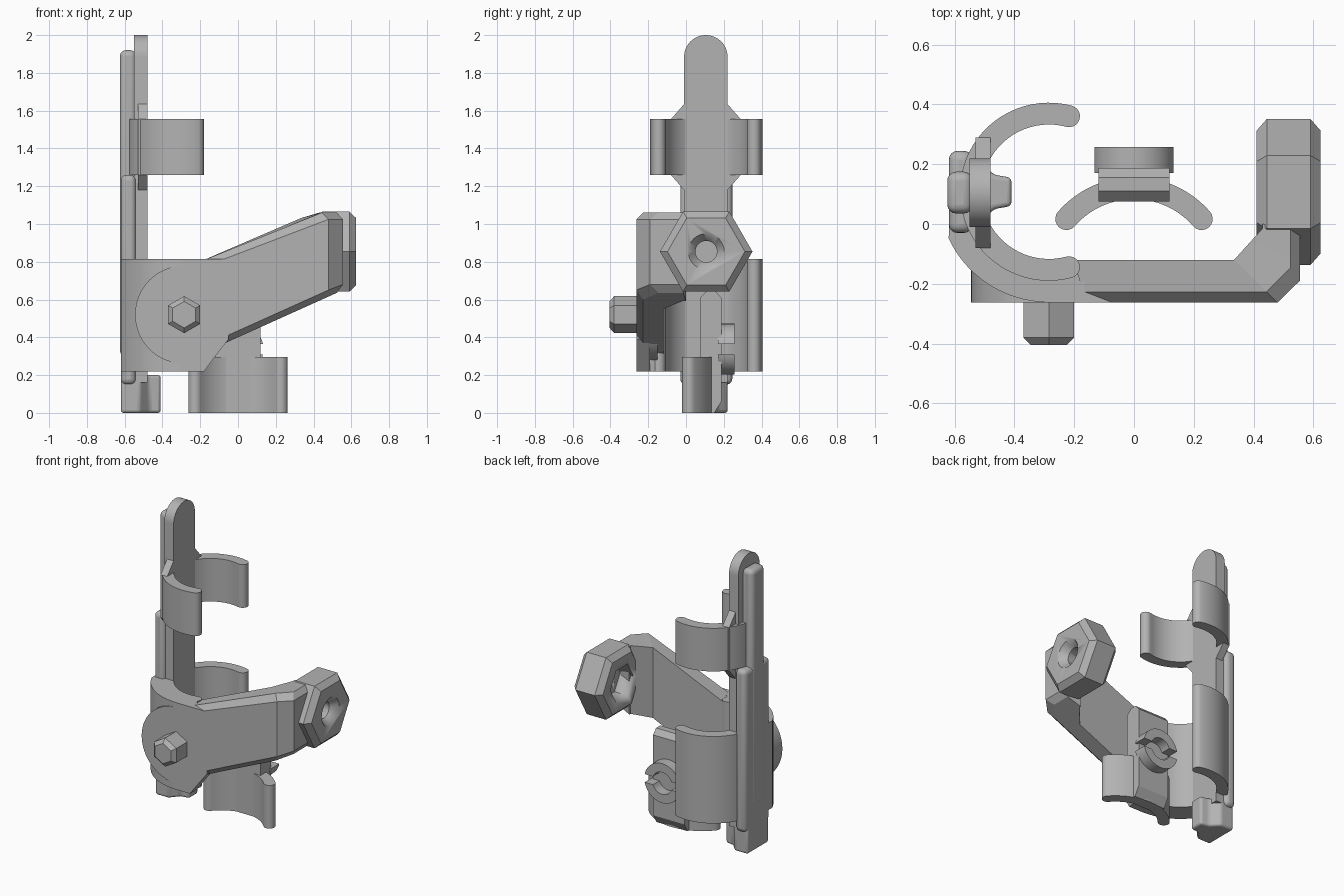
import bpy, bmesh
from math import sin, cos, radians, pi

if "Cube" in bpy.data.objects:
    bpy.data.objects.remove(bpy.data.objects["Cube"])

grey = bpy.data.materials.new("grey plastic")
grey.diffuse_color = (0.45, 0.45, 0.45, 1)
grey.use_nodes = True
grey.node_tree.nodes["Principled BSDF"].inputs["Base Color"].default_value = grey.diffuse_color


def loft(name, rings, bevel=0, angle=30):
    """Skin a list of equal-length rings and cap both ends."""
    bm = bmesh.new()
    vs = [[bm.verts.new(p) for p in r] for r in rings]
    n = len(vs[0])
    for a, b in zip(vs, vs[1:]):
        for i in range(n):
            bm.faces.new((a[i], a[(i + 1) % n], b[(i + 1) % n], b[i]))
    bm.faces.new(vs[0][::-1])
    bm.faces.new(vs[-1])
    bmesh.ops.recalc_face_normals(bm, faces=bm.faces)
    me = bpy.data.meshes.new(name)
    bm.to_mesh(me)
    bm.free()
    me.materials.append(grey)
    ob = bpy.data.objects.new(name, me)
    bpy.context.collection.objects.link(ob)
    if bevel:
        m = ob.modifiers.new("bevel", "BEVEL")
        m.width, m.segments = bevel, 4
    bpy.ops.object.select_all(action="DESELECT")
    ob.select_set(True)
    bpy.context.view_layer.objects.active = ob
    bpy.ops.object.shade_smooth_by_angle(angle=radians(angle))
    return ob


def place(pts, axis, w):
    f = {"x": lambda u, v: (w, u, v), "y": lambda u, v: (u, w, v), "z": lambda u, v: (u, v, w)}[axis]
    return [f(u, v) for u, v in pts]


def prism(name, pts, axis, lo, hi, **k):
    return loft(name, [place(pts, axis, lo), place(pts, axis, hi)], **k)


def box(name, x, y, z, **k):
    return prism(name, [(x[0], y[0]), (x[1], y[0]), (x[1], y[1]), (x[0], y[1])], "z", *z, **k)


def arc(cx, cy, r, a0, a1, n=24):
    return [(cx + r * cos(radians(a0 + (a1 - a0) * i / n)),
             cy + r * sin(radians(a0 + (a1 - a0) * i / n))) for i in range(n + 1)]


def poly(cx, cy, r, n, turn=0):
    return arc(cx, cy, r, turn, turn + 360, n)[:-1]


def clip_outline(cx, cy, ri, ro, a0, a1):
    """C-shaped strip with round ends."""
    rm, t = (ri + ro) / 2, (ro - ri) / 2
    end = lambda a: (cx + rm * cos(radians(a)), cy + rm * sin(radians(a)))
    return (arc(cx, cy, ro, a0, a1, 40) + arc(*end(a1), t, a1, a1 + 180, 10)[1:-1]
            + arc(cx, cy, ri, a1, a0, 40) + arc(*end(a0), t, a0 + 180, a0 + 360, 10)[1:-1])


# Spine: tall strip with a round top
prism("spine", [(-.01, .16), (.22, .16)] + arc(.105, 1.885, .115, 0, 180), "x", -.55, -.48)
box("wide_back_plate", (-.62, -.54), (-.03, .245), (.15, 1.26), bevel=.03)
box("back_ridge", (-.625, -.54), (.035, .175), (.3, 1.92), bevel=.03)
prism("spine_foot", [(-.62, -.01), (-.52, -.01), (-.47, .05), (-.41, .06), (-.41, .155),
                     (-.47, .165), (-.52, .22), (-.62, .22)], "z", 0, .2, bevel=.015)

# Clips around the vertical tube
CX, CY = -.285, .108
prism("upper_clip", clip_outline(CX, CY, .225, .298, 75, 285), "z", 1.26, 1.555)
prism("lower_clip", clip_outline(CX, CY, .225, .298, 75, 285), "z", .22, .815)
prism("upper_clip_gusset", [(-.01, 1.18), (-.08, 1.26), (-.08, 1.555), (-.01, 1.635),
                            (.22, 1.635), (.29, 1.555), (.29, 1.26), (.22, 1.18)], "x", -.53, -.48)

# Thick front half of the lower clip, with the pivot disc and bolt
thick = arc(CX, CY, .37, 205, 270) + [(-.18, -.262), (-.18, -.19)] + arc(CX, CY, .25, 290, 190)
thick += [(-.62, .06), (-.62, -.04)]
prism("clip_body", thick, "z", .22, .815)
prism("pivot_disc", poly(CX, .52, .26, 64), "y", -.263, -.15)
loft("bolt_head", [place(poly(CX, .52, r, 6, 30), "y", y)
                   for y, r in ((-.25, .098), (-.38, .098), (-.405, .07))])

# Body corner between the clip and the arm
prism("body_corner", [(-.3, .22), (-.18, .22), (-.12, .3), (-.05, .39), (-.05, .815), (-.3, .815)],
      "y", -.263, -.19)


# Cranked arm: rising bar that turns back to the hexagonal end
def arm_ring(inner, outer, c=.035):
    top = lambda x: min(1.06, .81 + .431 * (x + .18))
    bot = lambda x: min(.645, .355 + .45 * (x + .1))
    (xi, yi), (xo, yo) = inner, outer
    xc, yc = xo + (xi - xo) * .25, yo + (yi - yo) * .25
    return [(xi, yi, bot(xi)), (xi, yi, top(xi)), (xc, yc, top(xc)),
            (xo, yo, top(xo) - c), (xo, yo, bot(xo) + c), (xc, yc, bot(xc))]


loft("arm", [arm_ring((-.2, -.12), (-.2, -.263)), arm_ring((.335, -.12), (.48, -.263)),
             arm_ring((.43, -.015), (.555, -.19)), arm_ring((.43, 0), (.555, -.02))], angle=10)

# Hexagonal end with countersunk hole and nut recess
HY, HZ = .107, .854
hexa = loft("arm_hex_end", [place(poly(HY, HZ, r, 6), "x", x) for x, r in
                            ((.41, .205), (.445, .245), (.59, .245), (.625, .205))])
cutters = [prism("nut_cutter", poly(HY, HZ, .125, 6), "x", .3, .51),
           loft("screw_cutter", [place(poly(HY, HZ, r, 32), "x", x) for x, r in
                                 ((.45, .057), (.575, .057), (.626, .096), (.7, .096))])]
for c in cutters:
    m = hexa.modifiers.new("hole", "BOOLEAN")
    m.object, m.operation, m.solver = c, "DIFFERENCE", "EXACT"
    c.hide_render = True
    c.hide_set(True)

# Separate lower holder: small clip, post and split snap peg
prism("small_clip", clip_outline(0, -.18, .263, .337, 41, 139), "z", 0, .295)
prism("holder_post", [(.075, 0), (.15, 0), (.187, .06), (.187, .61), (.155, .645), (.11, .645),
                      (.075, .61)], "x", -.118, .118)
for name, a in (("snap_peg_top", 12), ("snap_peg_bottom", 192)):
    ring = arc(0, .337, .135, a, a + 156) + arc(0, .337, .075, a + 146, a + 10)
    prism(name, ring, "y", .17, .258)
